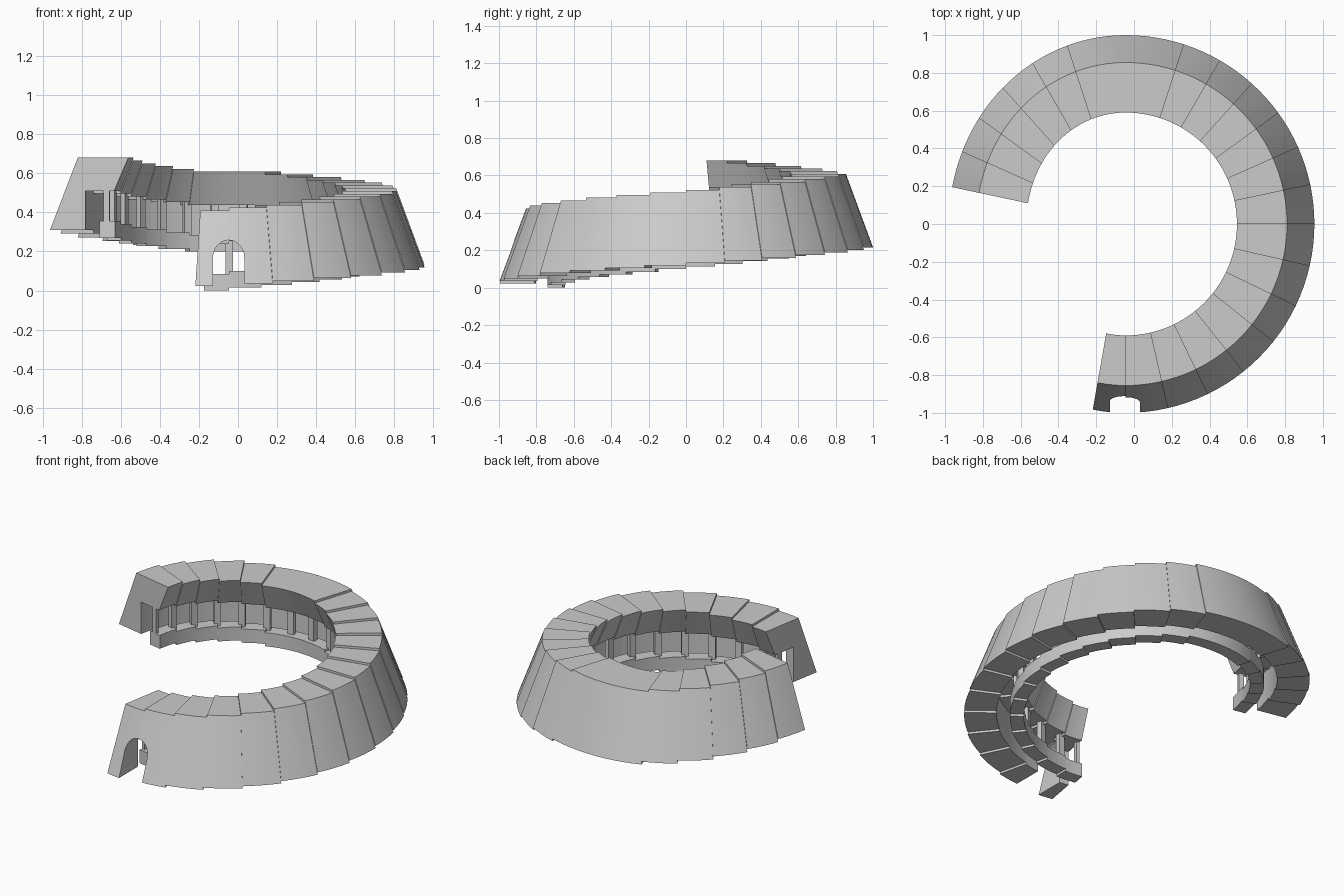
import bpy, bmesh, math

if "Cube" in bpy.data.objects:
    bpy.data.objects.remove(bpy.data.objects["Cube"])

CX = -0.045                      # ring centre on x
STEP = 0.0142                    # climb per bay

mat = bpy.data.materials.new("light_grey")
mat.diffuse_color = (0.6, 0.6, 0.6, 1)
mat.use_nodes = True
mat.node_tree.nodes["Principled BSDF"].inputs["Base Color"].default_value = mat.diffuse_color

# Bay boundaries in degrees: short entry bay, climbing bays, one long flat bay, last bays
edges = ([-100] + [-90 + 90 * k / 7 for k in range(8)]
         + [12 * k for k in range(1, 7)] + [108 + 12 * k for k in range(6)])


def point(r, deg, z):
    """Ring point; the left side is pulled in slightly."""
    a = math.radians(deg)
    c = math.cos(a)
    if c < 0:
        r -= 0.065 * c * c
    return (CX + r * c, r * math.sin(a), z)


def sweep(bm, profile, a0, a1):
    """Closed arc block from an (r, z) profile."""
    n = max(2, round((a1 - a0) / 3))
    rings = [[bm.verts.new(point(r, a0 + (a1 - a0) * k / n, z)) for r, z in profile]
             for k in range(n + 1)]
    m = len(profile)
    for p, q in zip(rings, rings[1:]):
        for i in range(m):
            j = (i + 1) % m
            bm.faces.new((p[i], p[j], q[j], q[i]))
    bm.faces.new(rings[0][::-1])
    bm.faces.new(rings[-1])


def finish(bm, name, smooth=True):
    bmesh.ops.recalc_face_normals(bm, faces=bm.faces)
    me = bpy.data.meshes.new(name)
    bm.to_mesh(me)
    bm.free()
    me.materials.append(mat)
    ob = bpy.data.objects.new(name, me)
    bpy.context.collection.objects.link(ob)
    if smooth:
        bpy.ops.object.select_all(action='DESELECT')
        ob.select_set(True)
        bpy.context.view_layer.objects.active = ob
        bpy.ops.object.shade_smooth_by_angle(angle=math.radians(25))
    return ob


def levels(i):
    """Wall bottom, roof top, ceiling, parapet bottom of bay i."""
    bottom = 0.022 + 0.0138 * min(i, 14) + 0.019 * max(0, i - 14)
    top = 0.41 + STEP * i
    return bottom, top, top - 0.17, STEP * i


def shell_profile(i):
    b, t, c, _ = levels(i)
    return [(1.0, b), (0.855, t), (0.59, t), (0.665, c), (0.815, c), (0.815, b)]


# Arched doorway cutter
bm = bmesh.new()
outline = [(-0.08, -0.1), (0.08, -0.1)] + [
    (0.08 * math.cos(math.pi * k / 14), 0.17 + 0.088 * math.sin(math.pi * k / 14))
    for k in range(15)]
front = bm.faces.new([bm.verts.new((CX - 0.003 + x, -1.2, z)) for x, z in outline])
ext = bmesh.ops.extrude_face_region(bm, geom=[front])
bmesh.ops.translate(bm, vec=(0, 0.44, 0),
                    verts=[v for v in ext["geom"] if isinstance(v, bmesh.types.BMVert)])
cutter = finish(bm, "doorway_cutter", False)
cutter.hide_render = True
cutter.hide_viewport = True

# Entry bays with doorway
for i in (0, 1):
    bm = bmesh.new()
    sweep(bm, shell_profile(i), edges[i], edges[i + 1])
    ob = finish(bm, "entry_bay_%d" % (i + 1))
    mod = ob.modifiers.new("doorway", 'BOOLEAN')
    mod.operation = 'DIFFERENCE'
    mod.solver = 'EXACT'
    mod.object = cutter

# Remaining sloped wall and roof bays
bm = bmesh.new()
for i in range(2, len(edges) - 1):
    sweep(bm, shell_profile(i), edges[i], edges[i + 1])
finish(bm, "wall_and_roof")

# Stepped inner parapet
bm = bmesh.new()
for i in range(len(edges) - 1):
    p = levels(i)[3]
    sweep(bm, [(0.66, p), (0.74, p), (0.74, p + 0.085), (0.66, p + 0.085)],
          edges[i], edges[i + 1])
finish(bm, "parapet")

# Gallery posts between parapet and ceiling
bm = bmesh.new()
for i in range(len(edges) - 1):
    a0, a1 = edges[i], edges[i + 1]
    _, _, c, p = levels(i)
    n = max(1, round((a1 - a0) / 12))
    for k in range(n):
        s = a0 + (a1 - a0) * k / n
        e = a0 + (a1 - a0) * (k + 1) / n
        for a in (s, e - 1.6):
            sweep(bm, [(0.69, p + 0.08), (0.72, p + 0.08), (0.72, c + 0.01), (0.69, c + 0.01)],
                  a, a + 1.6)
finish(bm, "gallery_posts", False)
